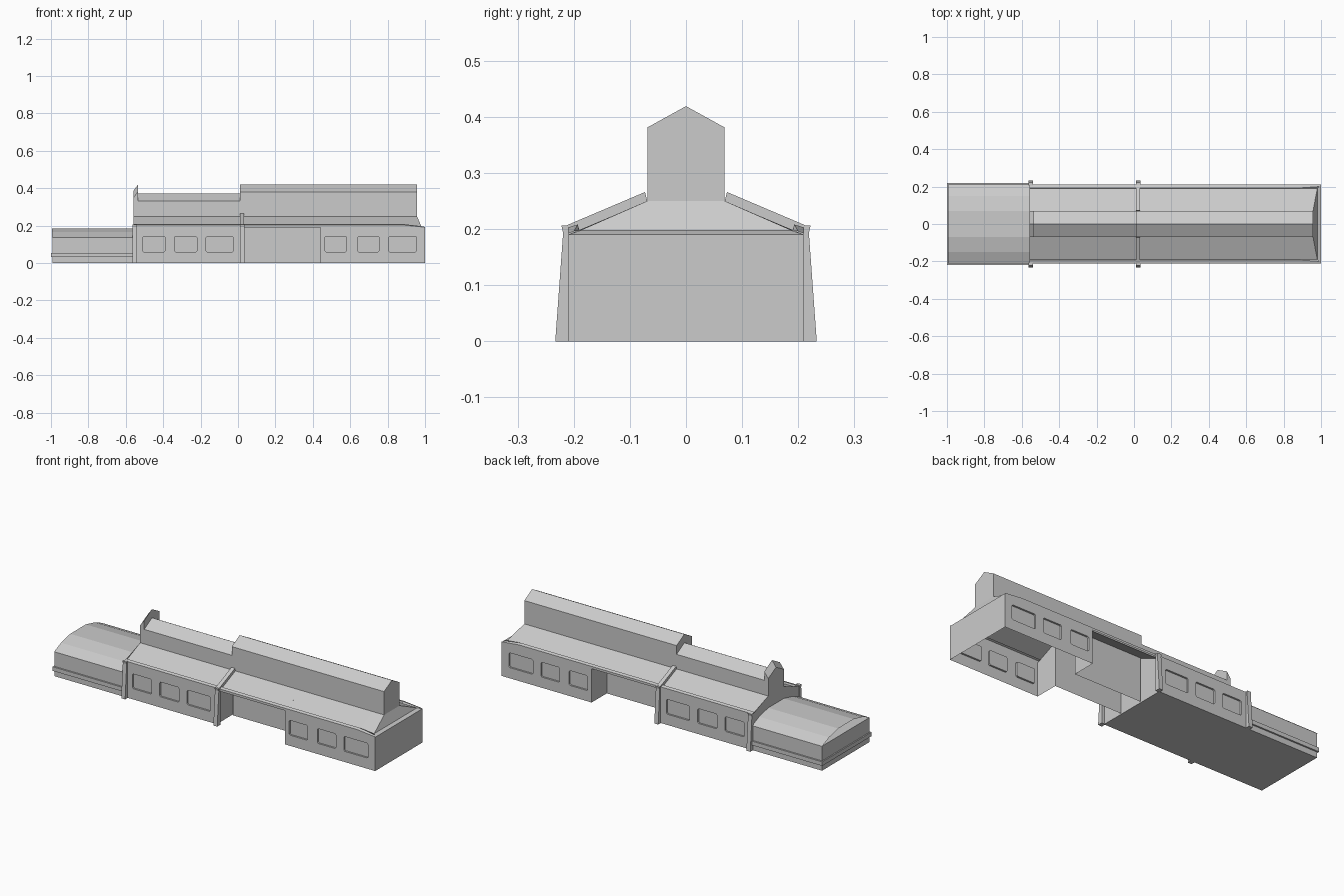
import bpy

if "Cube" in bpy.data.objects:
    bpy.data.objects.remove(bpy.data.objects["Cube"])

def mesh(name, verts, faces):
    me = bpy.data.meshes.new(name)
    me.from_pydata(verts, [], faces)
    me.validate()
    ob = bpy.data.objects.new(name, me)
    bpy.context.collection.objects.link(ob)
    return ob

def prism(name, pts, x0, x1, caps=True, closed=True):
    """Extrude a (y, z) profile along x."""
    n = len(pts)
    v = [(x, y, z) for x in (x0, x1) for y, z in pts]
    f = [(i, (i + 1) % n, n + (i + 1) % n, n + i) for i in range(n if closed else n - 1)]
    if caps:
        f += [tuple(range(n))[::-1], tuple(range(n, 2 * n))]
    return mesh(name, v, f)

def gable(h, eave, ridge, base):
    return [(-h, base), (h, base), (h, eave), (0, ridge), (-h, eave)]

def box(name, x0, x1, y0, y1, z0, z1):
    return prism(name, [(y0, z0), (y1, z0), (y1, z1), (y0, z1)], x0, x1)

def window_wall(name, x0, x1, wins, s):
    """Single-skin wall with recessed, corner-clipped window panes."""
    v, f = [], []
    def poly(pts):
        f.append(tuple(range(len(v), len(v) + len(pts))))
        v.extend([(x, s * y, z) for x, y, z in pts])
    Y, D, c, zb, zt = .21, .2, .006, .06, .143
    xs = [x0] + [x for w in wins for x in w] + [x1]
    for i in range(0, len(xs), 2):
        a, b = xs[i], xs[i + 1]
        poly([(a, Y, 0), (b, Y, 0), (b, Y, .19), (a, Y, .19)])
    for a, b in wins:
        poly([(a, Y, 0), (b, Y, 0), (b, Y, zb), (a, Y, zb)])
        poly([(a, Y, zt), (b, Y, zt), (b, Y, .19), (a, Y, .19)])
        ring = [(a + c, zb), (b - c, zb), (b, zb + c), (b, zt - c),
                (b - c, zt), (a + c, zt), (a, zt - c), (a, zb + c)]
        poly([(x, D, z) for x, z in ring])
        for k in range(8):
            p, q = ring[k], ring[(k + 1) % 8]
            poly([(p[0], Y, p[1]), (q[0], Y, q[1]), (q[0], D, q[1]), (p[0], D, p[1])])
        for k, (x, z) in ((1, (b, zb)), (3, (b, zt)), (5, (a, zt)), (7, (a, zb))):
            p, q = ring[k], ring[(k + 1) % 8]
            poly([(p[0], Y, p[1]), (x, Y, z), (q[0], Y, q[1])])
    return mesh(name, v, f)

left_wins = [(-.51, -.39), (-.34, -.22), (-.17, -.025)]
right_wins = [(.465, .58), (.64, .755), (.805, .955)]

for s, side in ((-1, "front"), (1, "back")):
    # Side walls with windows, and the set-back wall of the open middle bay
    window_wall(side + "_wall_left", -.56, .02, left_wins, s)
    window_wall(side + "_wall_right", .44, 1, right_wins, s)
    mesh(side + "_bay_wall", [(.02, s * .075, 0), (.44, s * .075, 0),
                              (.44, s * .075, .247), (.02, s * .075, .247)], [(0, 1, 2, 3)])
    mesh(side + "_bay_partition", [(.44, s * .075, 0), (.44, s * .21, 0),
                                   (.44, s * .21, .19), (.44, s * .075, .247)], [(0, 1, 2, 3)])
    # Eave and sloping roof, drooping to a hip at the right end
    sec = [(.21, .19), (.21, .203), (.193, .208), (.19, .198), (.069, .25)]
    end = [(1, .21, .19), (1, .21, .192), (.99, .2, .196), (.98, .19, .197), (.957, .069, .25)]
    v = [(x, s * y, z) for x in (-.56, .89) for y, z in sec] + [(x, s * y, z) for x, y, z in end]
    mesh(side + "_roof", v, [(5 * r + i, 5 * r + i + 1, 5 * r + i + 6, 5 * r + i + 5)
                             for r in (0, 1) for i in range(4)])
    # Tapered buttresses with a small cap
    for x, nm in ((-.563, "left"), (.01, "middle")):
        prism(side + "_buttress_" + nm, [(s * y, z) for y, z in
              ((.205, 0), (.233, 0), (.219, .193), (.222, .206), (.205, .206))], x, x + .024)
    # Raised rib across the roof
    prism(side + "_roof_rib", [(s * y, z) for y, z in
          ((.069, .25), (.073, .266), (.212, .207), (.207, .19), (.19, .197))], .01, .032)

# Hipped right end
mesh("right_end_wall", [(1, -.21, 0), (1, .21, 0), (1, .21, .19), (1, -.21, .19)], [(0, 1, 2, 3)])
mesh("right_hip", [(1, -.21, .19), (1, .21, .19), (.98, .19, .197), (.98, -.19, .197),
                   (.957, .069, .25), (.957, -.069, .25)], [(0, 1, 2, 3), (3, 2, 4, 5)])

# Cross walls and floor of the left half
outline = [(-.21, 0), (.21, 0), (.21, .2), (.069, .25), (-.069, .25), (-.21, .2)]
for x, nm in ((-.56, "left_end_wall"), (.015, "middle_cross_wall")):
    mesh(nm, [(x, y, z) for y, z in outline], [tuple(range(6))])
mesh("floor", [(-.56, -.21, 0), (.015, -.21, 0), (.015, .21, 0), (-.56, .21, 0)], [(3, 2, 1, 0)])

# Raised clerestories: low on the left, tall on the right
prism("low_clerestory", gable(.069, .332, .371, .25), -.537, .01)
prism("tall_clerestory", gable(.069, .381, .419, .25), .01, .957)

# Gable parapet with a sloping top
g0, g1 = gable(.069, .348, .385, .25), gable(.069, .381, .419, .25)
mesh("gable_parapet", [(-.56, y, z) for y, z in g0] + [(-.535, y, z) for y, z in g1],
     [(i, (i + 1) % 5, 5 + (i + 1) % 5, 5 + i) for i in range(5)]
     + [(4, 3, 2, 1, 0), (5, 6, 7, 8, 9)])

# Low annex: closed body, projecting band, open-ended faceted roof
box("annex_body", -.993, -.56, -.21, .21, 0, .138)
box("annex_band", -1, -.56, -.219, .219, .032, .055)
prism("annex_roof", [(-.212, .138), (-.15, .165), (-.069, .184), (.069, .184), (.15, .165), (.212, .138)],
      -.995, -.56, caps=False, closed=False)
